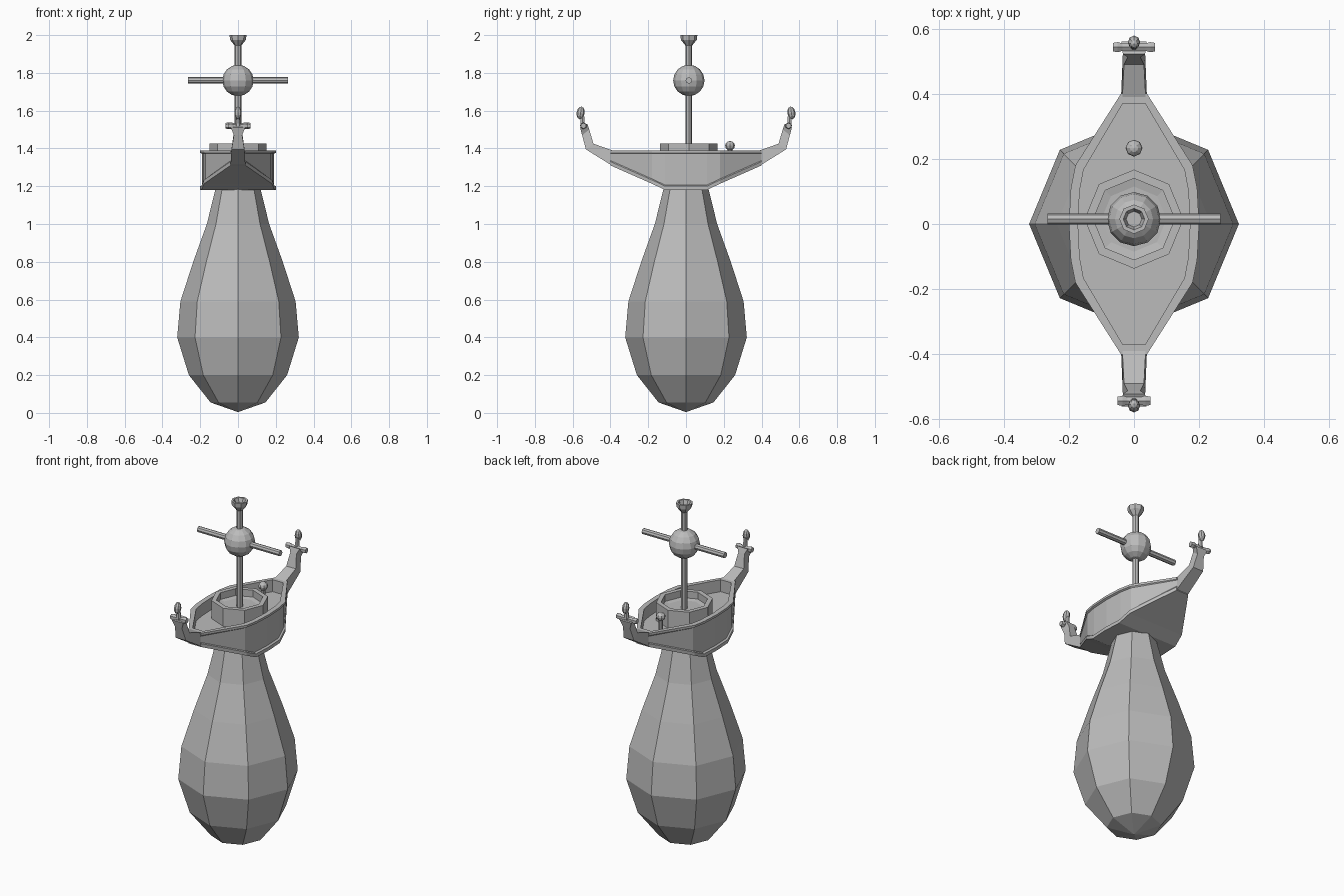
import bpy, math
from mathutils import Matrix, Vector

if "Cube" in bpy.data.objects:
    bpy.data.objects.remove(bpy.data.objects["Cube"])

grey = bpy.data.materials.new("plain_grey")
grey.diffuse_color = (0.5, 0.5, 0.5, 1)
grey.use_nodes = True
grey.node_tree.nodes["Principled BSDF"].inputs["Base Color"].default_value = grey.diffuse_color


def make(name, verts, faces):
    mesh = bpy.data.meshes.new(name)
    mesh.from_pydata(verts, [], faces)
    mesh.materials.append(grey)
    obj = bpy.data.objects.new(name, mesh)
    bpy.context.collection.objects.link(obj)
    # consistent outward normals
    import bmesh
    bm = bmesh.new()
    bm.from_mesh(mesh)
    bmesh.ops.remove_doubles(bm, verts=bm.verts, dist=1e-5)
    bmesh.ops.recalc_face_normals(bm, faces=bm.faces)
    bm.to_mesh(mesh)
    bm.free()
    return obj


def strips(rings, n):
    return [(a * n + i, a * n + (i + 1) % n, (a + 1) * n + (i + 1) % n, (a + 1) * n + i)
            for a in range(rings - 1) for i in range(n)]


def turned(name, profile, n=8, at=(0, 0, 0), tilt=None, scale=(1, 1, 1)):
    """Spin a (radius, height) profile around z, capping both ends."""
    mat = Matrix.Translation(at) @ (tilt or Matrix()) @ Matrix.Diagonal((*scale, 1))
    verts = [mat @ Vector((r * math.cos(math.tau * i / n), r * math.sin(math.tau * i / n), z))
             for r, z in profile for i in range(n)]
    k = len(profile)
    faces = strips(k, n) + [tuple(range(n)), tuple(range((k - 1) * n, k * n))]
    return make(name, verts, faces)


def ball(name, at, scale, n=10, rings=7, tilt=None):
    prof = [(max(math.sin(math.pi * i / rings), 0.02), -math.cos(math.pi * i / rings))
            for i in range(rings + 1)]
    return turned(name, prof, n, at, tilt, scale)


# Pear-shaped eight-sided balloon under the boat
turned("balloon", [(0.002, 0.005), (0.145, 0.055), (0.26, 0.2), (0.322, 0.4), (0.305, 0.59),
                   (0.237, 0.8), (0.165, 1.0), (0.118, 1.19)])

# Hull: lofted sections with flat bottom, rubbing strakes and sunken deck
TOP, DECK = 1.39, 1.32
half = [(0.4, 0.04, 1.31), (0.18, 0.18, 1.213), (0.11, 0.194, 1.18)]
stations = [(-y, w, b) for y, w, b in half] + [(0, 0.2, 1.18)] + half[::-1]
verts = []
for y, w, b in stations:
    s = 0.925
    side = [(w, y, b), (w, y, b + 0.02), (w * 0.95, y, b + 0.026),
            (w * 0.95, y, TOP - 0.018), (w, y, TOP - 0.013), (w, y, TOP),
            (w * 0.86, y * s, TOP), (w * 0.86, y * s, DECK)]
    verts += side + [(-x, yy, z) for x, yy, z in reversed(side)]
faces = strips(len(stations), 16)
for base in (0, 16 * (len(stations) - 1)):
    for cap in ((0, 1, 2, 3, 4, 5, 10, 11, 12, 13, 14, 15), (5, 6, 9, 10), (6, 7, 8, 9)):
        faces.append(tuple(base + i for i in cap))
make("hull", verts, faces)

# Curved stem posts with crossbar and carved knob at each end
neck = [((0.385, 1.305), (0.385, 1.388), 0.04), ((0.53, 1.395), (0.49, 1.425), 0.034),
        ((0.55, 1.47), (0.512, 1.5), 0.022), ((0.56, 1.51), (0.522, 1.53), 0.038)]
for name, d in (("front", -1), ("back", 1)):
    verts = []
    for (yo, zo), (yi, zi), w in neck:
        verts += [(-w, d * yo, zo), (w, d * yo, zo), (w * 0.9, d * yi, zi), (-w * 0.9, d * yi, zi)]
    make(name + "_stem_post", verts, strips(4, 4) + [(0, 1, 2, 3), (12, 13, 14, 15)])
    bar = 0.05 if d < 0 else 0.065
    turned(name + "_stem_crossbar", [(0.015, -bar), (0.018, -bar + 0.015), (0.013, -bar + 0.03),
                                     (0.013, bar - 0.03), (0.018, bar - 0.015), (0.015, bar)],
           6, (0, d * 0.543, 1.52), Matrix.Rotation(math.pi / 2, 4, 'Y'))
    turned(name + "_knob_stalk", [(0.014, 0), (0.01, 0.06)], 6, (0, d * 0.548, 1.52))
    ball(name + "_knob", (0, d * 0.558, 1.588), (0.019, 0.021, 0.034), 8, 6,
         Matrix.Rotation(d * 0.15, 4, 'X'))

# Raised octagonal mast well with a sunken floor
CY = 0.015
turned("mast_well", [(0.152, DECK - 0.01), (0.152, 1.425), (0.125, 1.425), (0.125, 1.385),
                     (0.1, 1.38)], 8, (0, CY, 0))

# Mast, ball, crossbar and flared cup
turned("mast", [(0.018, 1.37), (0.018, 1.965)], 8, (0, CY, 0))
ball("mast_ball", (0, CY, 1.76), (0.083, 0.083, 0.083), 12, 8)
turned("mast_crossbar", [(0.017, -0.265), (0.017, 0.265)], 8, (0, CY, 1.76),
       Matrix.Rotation(math.pi / 2, 4, 'Y'))
turned("mast_cup", [(0.018, 1.945), (0.042, 1.975), (0.045, 2.0), (0.033, 2.0), (0.024, 1.975)],
       8, (0, CY, 0))

# Small tiller post on the rear deck
turned("deck_post", [(0.012, DECK - 0.01), (0.012, 1.41)], 8, (0, 0.233, 0))
ball("deck_post_knob", (0, 0.233, 1.415), (0.026, 0.026, 0.024), 8, 6)
